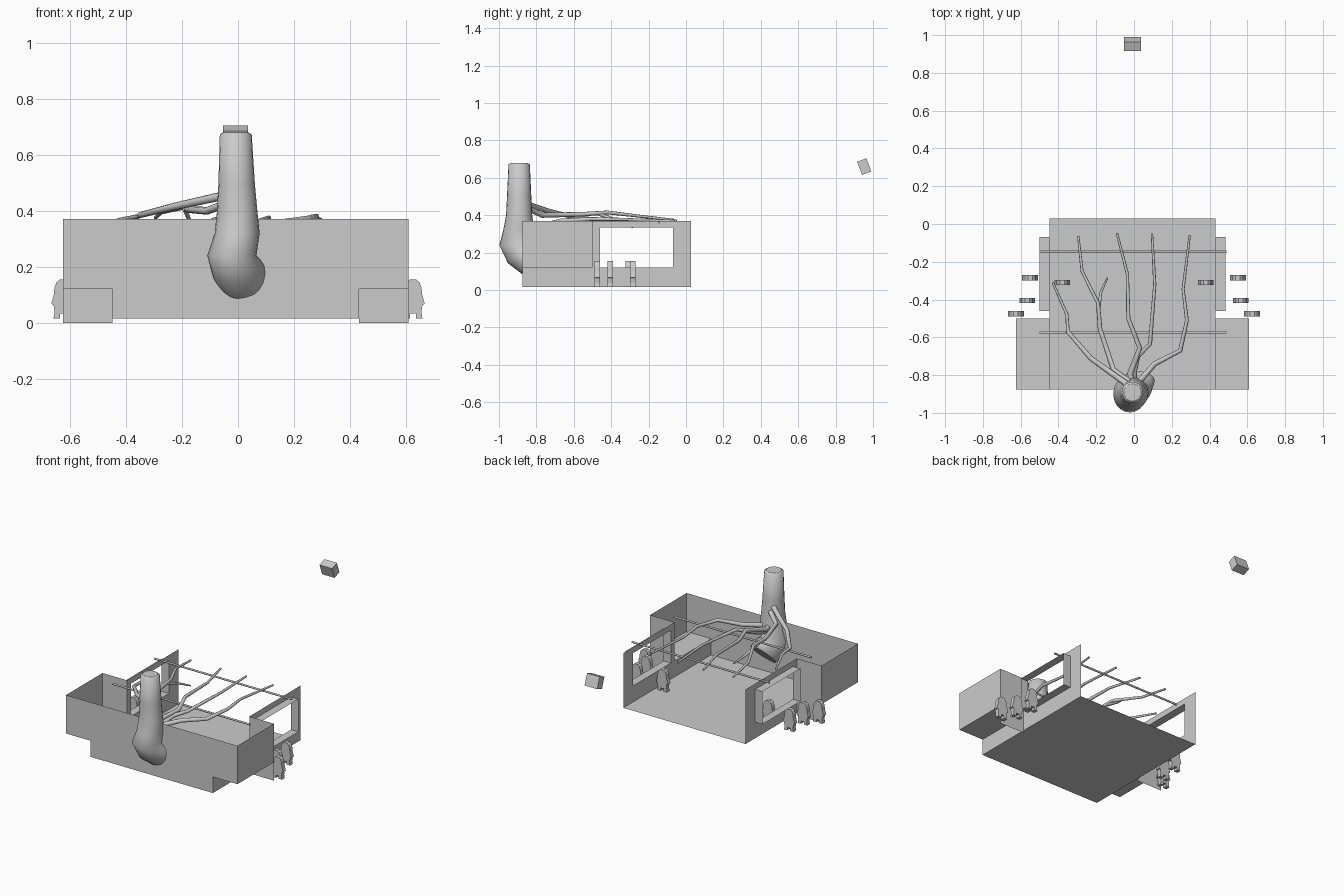
import bpy, bmesh, math
from mathutils import Vector, Matrix

if "Cube" in bpy.data.objects:
    bpy.data.objects.remove(bpy.data.objects["Cube"])

CX = -0.0085                       # centre line of the room
FRONT, MID, BACK = -0.875, -0.5, 0.028
FLOOR, STEP, TOP = 0.015, 0.12, 0.37


def finish(name, bm, smooth=False):
    me = bpy.data.meshes.new(name)
    bm.normal_update()
    bm.to_mesh(me)
    bm.free()
    ob = bpy.data.objects.new(name, me)
    bpy.context.collection.objects.link(ob)
    if smooth:
        for p in me.polygons:
            p.use_smooth = len(p.vertices) == 4
    return ob


def sheet(bm, *pts):
    bm.faces.new([bm.verts.new(p) for p in pts])


def rect_x(bm, x, y0, y1, z0, z1):
    sheet(bm, (x, y0, z0), (x, y1, z0), (x, y1, z1), (x, y0, z1))


def rect_y(bm, y, x0, x1, z0, z1):
    sheet(bm, (x0, y, z0), (x1, y, z0), (x1, y, z1), (x0, y, z1))


def rect_z(bm, z, x0, x1, y0, y1):
    sheet(bm, (x0, y0, z), (x1, y0, z), (x1, y1, z), (x0, y1, z))


def loft(name, rings, sides):
    """rings: list of (centre, axis_a, axis_b)"""
    bm = bmesh.new()
    loops = []
    for c, a, b in rings:
        c, a, b = Vector(c), Vector(a), Vector(b)
        loops.append([bm.verts.new(c + a * math.cos(t) + b * math.sin(t))
                      for t in (2 * math.pi * i / sides for i in range(sides))])
    for lo, hi in zip(loops, loops[1:]):
        for i in range(sides):
            j = (i + 1) % sides
            bm.faces.new((lo[i], lo[j], hi[j], hi[i]))
    bm.faces.new(loops[0][::-1])
    bm.faces.new(loops[-1])
    bmesh.ops.recalc_face_normals(bm, faces=bm.faces[:])
    return finish(name, bm, True)


def tube(name, pts, r0, r1, sides=8):
    pts = [Vector(p) for p in pts]
    rings = []
    for i, p in enumerate(pts):
        d = (pts[min(i + 1, len(pts) - 1)] - pts[max(i - 1, 0)]).normalized()
        a = d.cross(Vector((0, 0, 1))).normalized()
        r = r0 + (r1 - r0) * i / (len(pts) - 1)
        rings.append((p, a * r, a.cross(d) * r))
    return loft(name, rings, sides)


# floor and front wall
bm = bmesh.new()
rect_z(bm, FLOOR, CX - 0.44, CX + 0.44, FRONT, BACK)
finish("floor", bm)
bm = bmesh.new()
rect_y(bm, FRONT, CX - 0.44, CX + 0.44, FLOOR, TOP)
for s in (-1, 1):
    rect_y(bm, FRONT, CX + s * 0.44, CX + s * 0.617, STEP, TOP)
finish("front_wall", bm)

# side walls with windows, and side alcoves
WY0, WY1, WZ0, WZ1 = -0.46, -0.07, STEP, 0.333
for s, side in ((-1, "left"), (1, "right")):
    xi, xo, xf = CX + s * 0.44, CX + s * 0.617, CX + s * 0.492
    bm = bmesh.new()
    rect_x(bm, xi, FRONT, MID, FLOOR, STEP)
    rect_x(bm, xi, MID, BACK, FLOOR, WZ0)
    rect_x(bm, xi, MID, BACK, WZ1, TOP)
    rect_x(bm, xi, MID, WY0, WZ0, WZ1)
    rect_x(bm, xi, WY1, BACK, WZ0, WZ1)
    finish(side + "_wall", bm)
    bm = bmesh.new()
    rect_z(bm, WZ0, xi, xf, WY0, WY1)
    rect_z(bm, WZ1, xi, xf, WY0, WY1)
    rect_y(bm, WY0, xi, xf, WZ0, WZ1)
    rect_y(bm, WY1, xi, xf, WZ0, WZ1)
    finish(side + "_window_reveal", bm)
    bm = bmesh.new()
    rect_x(bm, xo, FRONT, MID, STEP, TOP)
    rect_y(bm, MID, xi, xo, STEP, TOP)
    rect_z(bm, STEP, xi, xo, FRONT, MID)
    finish(side + "_alcove", bm)
    bm = bmesh.new()
    rect_y(bm, MID, xi, xo, 0.0, STEP)
    finish(side + "_alcove_skirt", bm)

# ceiling rods
for i, y in enumerate((-0.145, -0.575)):
    tube(f"ceiling_rod_{i}", [(-0.5, y, 0.362), (0.49, y, 0.362)], 0.006, 0.006)

# trunk, bending through the wall at its foot
upright = [(0.68, -0.008, -0.892, 0.045, 0.045), (0.672, -0.008, -0.892, 0.057, 0.057),
           (0.5, -0.005, -0.892, 0.065, 0.065), (0.4, -0.003, -0.892, 0.072, 0.07),
           (0.32, -0.003, -0.895, 0.08, 0.082), (0.24, -0.022, -0.9, 0.088, 0.098)]
rings = [((x, y, z), (a, 0, 0), (0, b, 0)) for z, x, y, a, b in upright]
rings.append(((0.003, -0.868, 0.185), (0.092, 0, 0.02), (0, 0.085, 0.04)))
rings.append(((0.025, -0.83, 0.145), (0.085, 0, 0.02), (0, 0.05, 0.055)))
loft("trunk", rings, 20)

# branches spreading over the room
branches = [
    [(-0.02, -0.86, 0.47), (-0.07, -0.825, 0.45), (-0.23, -0.71, 0.415),
     (-0.35, -0.57, 0.385), (-0.355, -0.48, 0.38), (-0.43, -0.31, 0.368)],
    [(-0.01, -0.87, 0.44), (-0.03, -0.83, 0.43), (-0.11, -0.77, 0.40), (-0.18, -0.555, 0.405),
     (-0.19, -0.42, 0.415), (-0.275, -0.25, 0.395), (-0.295, -0.065, 0.375)],
    [(-0.005, -0.87, 0.33), (-0.02, -0.79, 0.335), (0.03, -0.655, 0.365),
     (-0.03, -0.5, 0.375), (-0.035, -0.265, 0.375), (-0.09, -0.05, 0.37)],
    [(-0.005, -0.87, 0.31), (0.0, -0.78, 0.315), (0.02, -0.70, 0.34), (0.085, -0.635, 0.365),
     (0.11, -0.32, 0.375), (0.095, -0.05, 0.37)],
    [(0.0, -0.87, 0.33), (0.04, -0.82, 0.335), (0.11, -0.74, 0.35), (0.245, -0.67, 0.37),
     (0.28, -0.51, 0.38), (0.26, -0.345, 0.378), (0.295, -0.06, 0.37)],
]
for i, pts in enumerate(branches):
    tube(f"branch_{i}", pts, 0.018, 0.006)
tube("twig", [(-0.19, -0.47, 0.408), (-0.175, -0.36, 0.37), (-0.14, -0.285, 0.335)], 0.01, 0.004)

# small flat birds standing by the windows
half = [(0.012, 0.139), (0.023, 0.13), (0.03, 0.112), (0.033, 0.085), (0.042, 0.052),
        (0.034, 0.05), (0.03, 0.022), (0.034, 0.0), (0.01, 0.0), (0.01, 0.018)]
outline = half + [(-x, z) for x, z in reversed(half)]
spots = [(0.55, -0.285), (0.565, -0.405), (0.625, -0.475), (0.38, -0.31)]
for s, side in ((-1, "left"), (1, "right")):
    for i, (x, y) in enumerate(spots):
        bm = bmesh.new()
        f = bm.faces.new([bm.verts.new((s * x + u, y - 0.014, FLOOR + w)) for u, w in outline])
        ext = bmesh.ops.extrude_face_region(bm, geom=[f])
        bmesh.ops.translate(bm, vec=(0, 0.028, 0),
                            verts=[v for v in ext["geom"] if isinstance(v, bmesh.types.BMVert)])
        bmesh.ops.recalc_face_normals(bm, faces=bm.faces[:])
        finish(f"{side}_bird_{i}", bm)

# floating tilted box behind the room
bm = bmesh.new()
bmesh.ops.create_cube(bm, size=1, matrix=Matrix.Translation((CX, 0.953, 0.66))
                      @ Matrix.Rotation(math.radians(20.4), 4, 'X')
                      @ Matrix.Diagonal((0.09, 0.053, 0.075, 1)))
finish("floating_box", bm)
